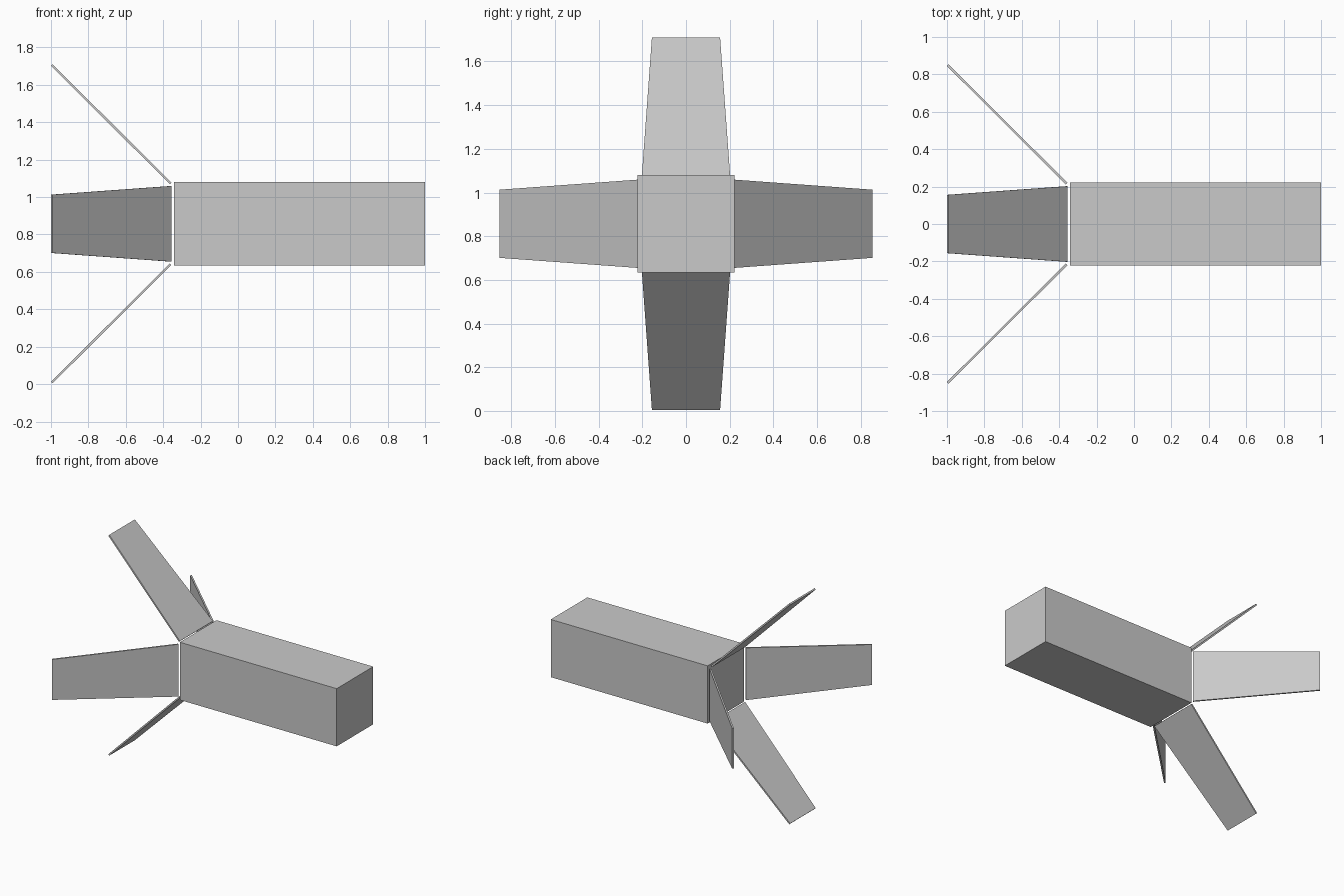
import bpy, bmesh
from math import radians
from mathutils import Matrix, Vector

cube = bpy.data.objects.get("Cube")
if cube:
    bpy.data.objects.remove(cube, do_unlink=True)

AXIS_Z = 0.857

# Single matte grey
grey = bpy.data.materials.new("light grey")
grey.use_nodes = True
COLOUR = (0.59, 0.59, 0.59, 1)
grey.diffuse_color = COLOUR
grey.node_tree.nodes["Principled BSDF"].inputs["Base Color"].default_value = COLOUR


def add_object(name, bm):
    bmesh.ops.recalc_face_normals(bm, faces=bm.faces)
    mesh = bpy.data.meshes.new(name)
    bm.to_mesh(mesh)
    bm.free()
    mesh.materials.append(grey)
    obj = bpy.data.objects.new(name, mesh)
    obj.location.z = AXIS_Z
    bpy.context.collection.objects.link(obj)
    return obj


# Long square body
bm = bmesh.new()
bmesh.ops.create_cube(bm, size=1)
bmesh.ops.scale(bm, vec=(1.341, 0.446, 0.446), verts=bm.verts)
bmesh.ops.translate(bm, vec=(0.3295, 0, 0), verts=bm.verts)
add_object("body", bm)


# Tapered flat fin, swept back at 45 degrees, turned around the body axis
def add_fin(name, turn):
    root, tip = Vector((-0.36, 0, 0.216)), Vector((-0.996, 0, 0.849))
    half_thickness = Vector((1, 0, 1)).normalized() * 0.006
    bm = bmesh.new()
    outline = [(root, -0.202), (root, 0.202), (tip, 0.156), (tip, -0.156)]
    face = bm.faces.new([bm.verts.new(p + Vector((0, y, 0)) - half_thickness)
                         for p, y in outline])
    extruded = bmesh.ops.extrude_face_region(bm, geom=[face], use_keep_orig=True)
    top = [v for v in extruded["geom"] if isinstance(v, bmesh.types.BMVert)]
    bmesh.ops.translate(bm, vec=half_thickness * 2, verts=top)
    bmesh.ops.transform(bm, matrix=Matrix.Rotation(radians(turn), 4, 'X'), verts=bm.verts)
    add_object(name, bm)


for i, side in enumerate(("top", "front", "bottom", "back")):
    add_fin(side + "_fin", 90 * i)
